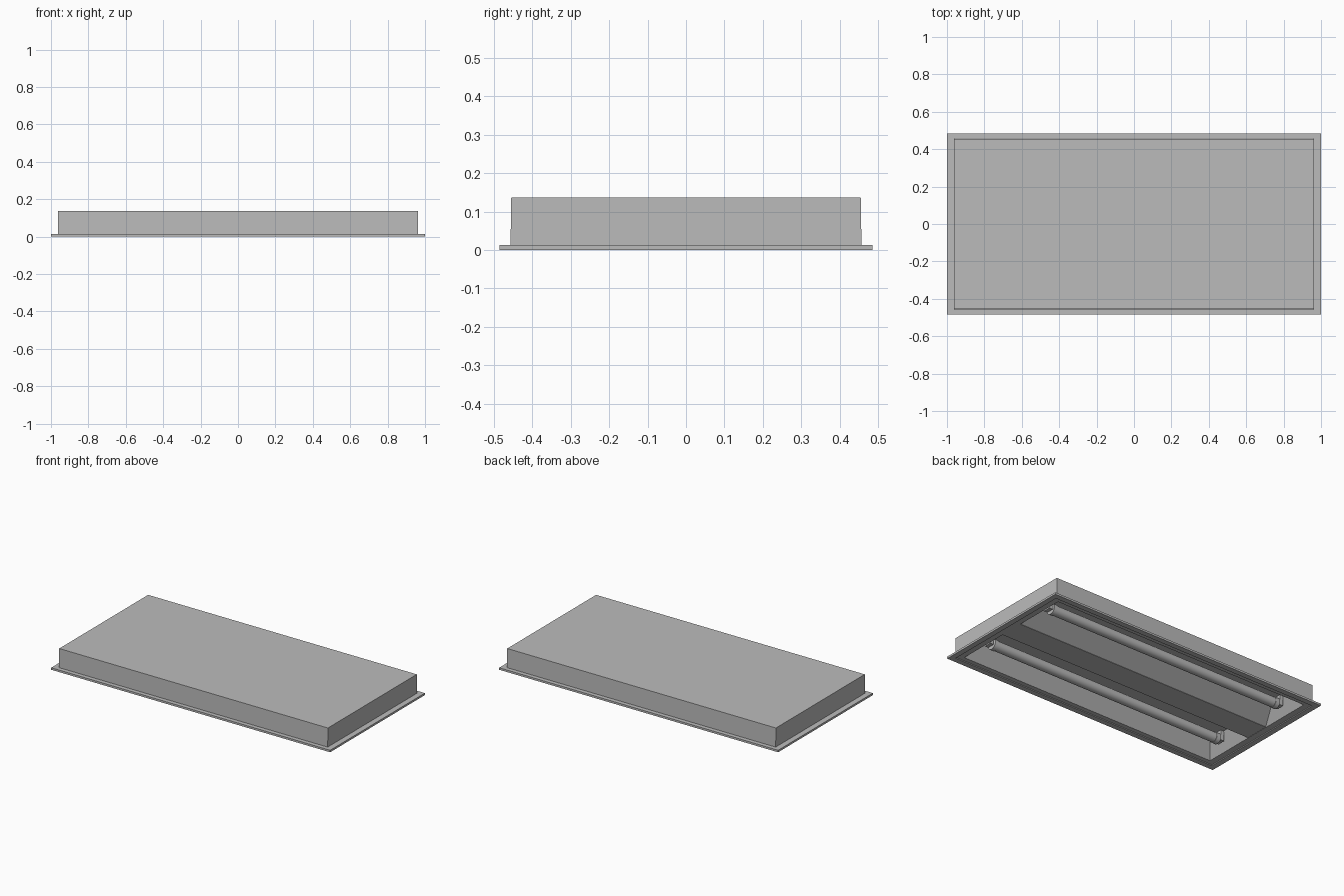
import bpy, bmesh, math
from mathutils import Matrix

if "Cube" in bpy.data.objects:
    bpy.data.objects.remove(bpy.data.objects["Cube"])

metal = bpy.data.materials.new("light grey metal")
metal.diffuse_color = (0.5, 0.5, 0.5, 1)
metal.use_nodes = True
metal.node_tree.nodes["Principled BSDF"].inputs["Base Color"].default_value = metal.diffuse_color


def finish(name, bm, smooth=False):
    me = bpy.data.meshes.new(name)
    bm.to_mesh(me)
    bm.free()
    ob = bpy.data.objects.new(name, me)
    bpy.context.collection.objects.link(ob)
    me.materials.append(metal)
    if smooth:
        bpy.ops.object.select_all(action='DESELECT')
        ob.select_set(True)
        bpy.context.view_layer.objects.active = ob
        bpy.ops.object.shade_smooth_by_angle(angle=math.radians(35))
    return ob


def rect(bm, x0, x1, y0, y1, z):
    return [bm.verts.new(p) for p in ((x0, y0, z), (x1, y0, z), (x1, y1, z), (x0, y1, z))]


def bridge(bm, a, b):
    for i in range(4):
        j = (i + 1) % 4
        bm.faces.new((a[i], a[j], b[j], b[i]))


def pan(name, low, high, inward):
    """Open-bottomed pan between two (x0, x1, y0, y1, z) rectangles."""
    bm = bmesh.new()
    a, b = rect(bm, *low), rect(bm, *high)
    bridge(bm, a, b)
    bm.faces.new(b)
    if inward:
        bmesh.ops.reverse_faces(bm, faces=bm.faces[:])
    return finish(name, bm)


def box(name, x0, x1, y0, y1, z0, z1):
    bm = bmesh.new()
    a, b = rect(bm, x0, x1, y0, y1, z0), rect(bm, x0, x1, y0, y1, z1)
    bridge(bm, a, b)
    bm.faces.new(a[::-1])
    bm.faces.new(b)
    return finish(name, bm)


def frame(name, x, y, inner_x, inner_y, z0, z1):
    """Rectangular ring with a solid cross-section."""
    bm = bmesh.new()
    loops = [rect(bm, -a, a, -b, b, z) for a, b, z in
             ((x, y, z0), (x, y, z1), (inner_x, inner_y, z1), (inner_x, inner_y, z0))]
    for i in range(4):
        bridge(bm, loops[i], loops[(i + 1) % 4])
    return finish(name, bm)


def rod(name, radius, x0, x1, y, z, sides=24):
    bm = bmesh.new()
    m = Matrix.Translation(((x0 + x1) / 2, y, z)) @ Matrix.Rotation(math.pi / 2, 4, 'Y')
    bmesh.ops.create_cone(bm, cap_ends=True, segments=sides, radius1=radius,
                          radius2=radius, depth=abs(x1 - x0), matrix=m)
    return finish(name, bm, True)


# Housing and ceiling flange
pan("housing", (-.963, .963, -.457, .457, .012), (-.963, .963, -.455, .455, .136), False)
frame("ceiling_flange", 1.0, .485, .965, .45, 0, .013)
frame("inner_lip", .965, .45, .925, .42, .006, .013)

# Flat strip between the two lamp troughs
box("centre_strip", -.925, .925, -.08, .08, .008, .012)

for s, side in ((-1, "front"), (1, "back")):
    # Sloped reflector trough
    lo, hi = sorted((s * .08, s * .42)), sorted((s * .20, s * .36))
    pan(side + "_reflector", (-.925, .925, *lo, .01), (-.875, .875, *hi, .105), True)
    # Lamp tube with end caps, contact pins and holders
    y, z = s * .265, .055
    rod(side + "_lamp_tube", .031, -.82, .82, y, z)
    for e, end in ((-1, "left"), (1, "right")):
        tag = f"{side}_{end}_"
        rod(tag + "end_cap", .034, e * .82, e * .85, y, z)
        for d in (-.012, .012):
            rod(tag + "pin", .004, e * .85, e * .868, y + d, z, 8)
        x0, x1 = sorted((e * .855, e * .88))
        box(tag + "lamp_holder", x0, x1, y - .025, y + .025, .04, .105)
